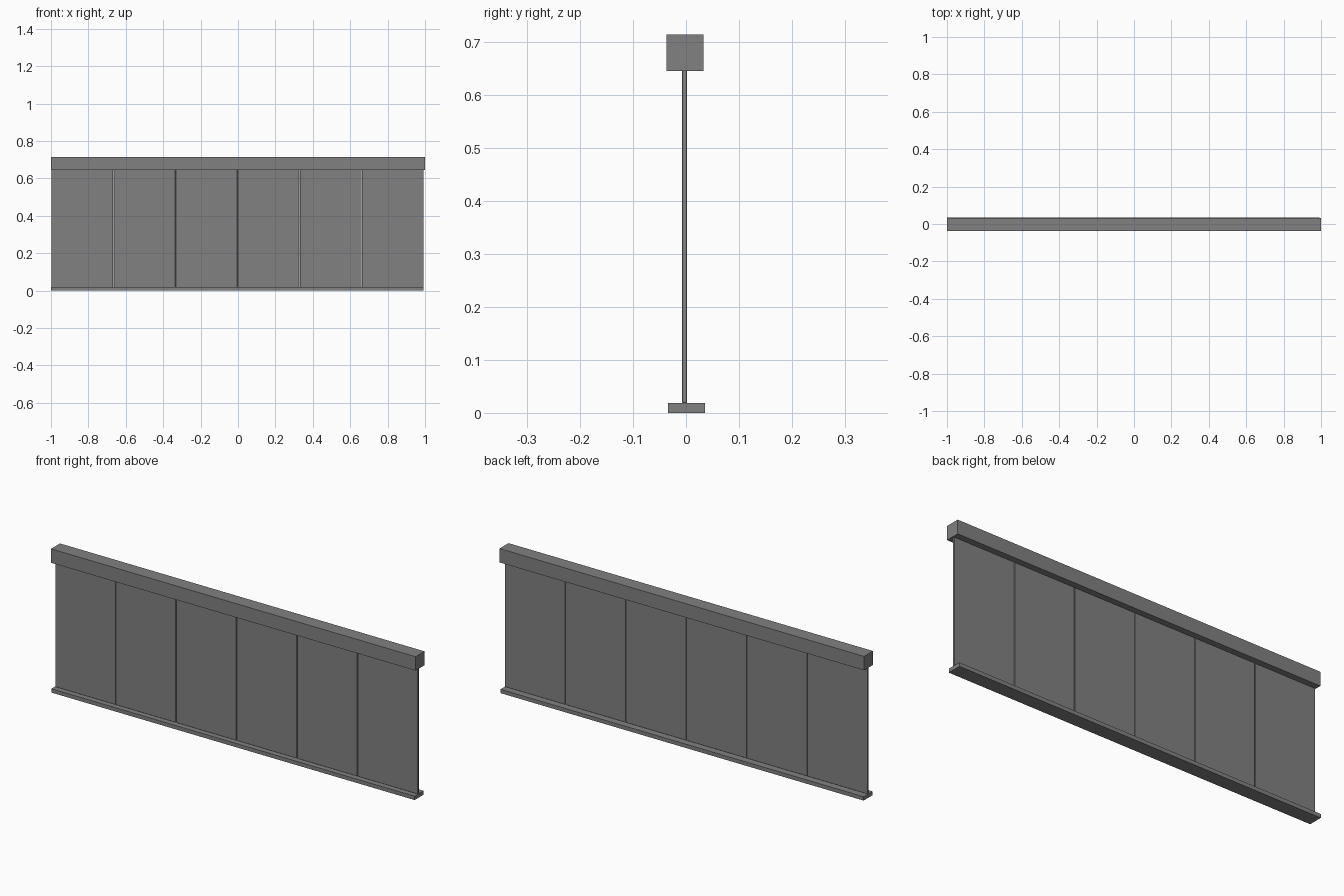
import bpy, bmesh

if "Cube" in bpy.data.objects:
    bpy.data.objects.remove(bpy.data.objects["Cube"])

grey = bpy.data.materials.new("mid grey")
grey.diffuse_color = (0.22, 0.22, 0.22, 1)
grey.use_nodes = True
grey.node_tree.nodes["Principled BSDF"].inputs["Base Color"].default_value = grey.diffuse_color


def box(name, x, y, z, chamfer=0):
    """Box spanning the (min, max) ranges given for each axis."""
    bm = bmesh.new()
    bmesh.ops.create_cube(bm, size=1)
    for v in bm.verts:
        v.co = [r[0] + (c + 0.5) * (r[1] - r[0]) for r, c in zip((x, y, z), v.co)]
    mesh = bpy.data.meshes.new(name)
    bm.to_mesh(mesh)
    bm.free()
    mesh.materials.append(grey)
    ob = bpy.data.objects.new(name, mesh)
    bpy.context.collection.objects.link(ob)
    if chamfer:
        mod = ob.modifiers.new("chamfer", 'BEVEL')
        mod.width = chamfer
        mod.segments = 1
    return ob


# handrail and floor channel
box("top_rail", (-1.0, 1.0), (-0.037, 0.033), (0.645, 0.714))
box("base_rail", (-1.0, 0.993), (-0.034, 0.036), (0.0, 0.019))

# six panels side by side with hairline seams
LEFT, RIGHT, COUNT, GAP = -0.998, 0.993, 6, 0.002
pitch = (RIGHT - LEFT) / COUNT
for i in range(COUNT):
    x0 = LEFT + i * pitch
    box(f"panel_{i + 1}", (x0 + GAP / 2, x0 + pitch - GAP / 2),
        (-0.0075, 0.002), (0.019, 0.646), 0.001)
